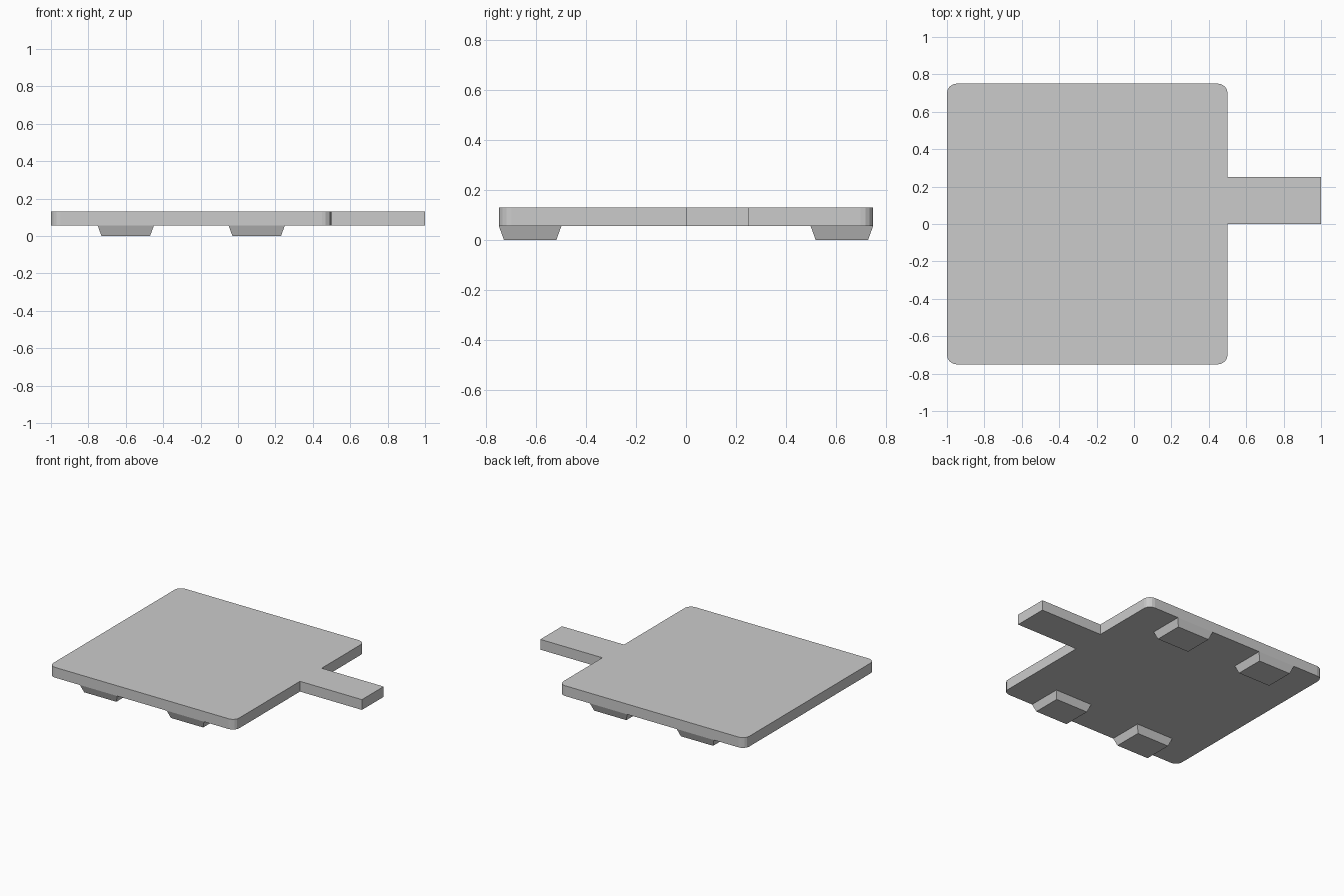
import bpy, bmesh
from math import sin, cos, pi

if "Cube" in bpy.data.objects:
    bpy.data.objects.remove(bpy.data.objects["Cube"])

PLATE_Z, TOP_Z = 0.055, 0.13


def prism(name, bottom, top):
    """Closed solid between two matching rings of points."""
    bm = bmesh.new()
    lo = [bm.verts.new(p) for p in bottom]
    hi = [bm.verts.new(p) for p in top]
    bm.faces.new(lo[::-1])
    bm.faces.new(hi)
    n = len(lo)
    for i in range(n):
        j = (i + 1) % n
        bm.faces.new((lo[i], lo[j], hi[j], hi[i]))
    bmesh.ops.recalc_face_normals(bm, faces=bm.faces)
    mesh = bpy.data.meshes.new(name)
    bm.to_mesh(mesh)
    bm.free()
    obj = bpy.data.objects.new(name, mesh)
    bpy.context.collection.objects.link(obj)
    return obj


def corner(cx, cy, start, r=0.05, steps=4):
    """Quarter-circle points, counter-clockwise."""
    return [(cx + r * cos(start + pi / 2 * i / steps),
             cy + r * sin(start + pi / 2 * i / steps)) for i in range(steps + 1)]


def rect(x0, x1, y0, y1, z):
    return [(x0, y0, z), (x1, y0, z), (x1, y1, z), (x0, y1, z)]


# Rounded square plate with the offset tab in one outline
outline = (corner(-0.95, -0.70, pi) + corner(0.45, -0.70, 1.5 * pi)
           + [(0.5, 0), (1, 0), (1, 0.25), (0.5, 0.25)]
           + corner(0.45, 0.70, 0) + corner(-0.95, 0.70, pi / 2))
prism("plate_with_tab",
      [(x, y, PLATE_Z) for x, y in outline],
      [(x, y, TOP_Z) for x, y in outline])

# Four tapered feet, flush with the front and back edges
inset = 0.02
for x_name, x in (("left", -0.75), ("right", -0.05)):
    for y_name, y in (("front", -0.75), ("back", 0.5)):
        prism(f"foot_{y_name}_{x_name}",
              rect(x + inset, x + 0.3 - inset, y + inset, y + 0.25 - inset, 0),
              rect(x, x + 0.3, y, y + 0.25, PLATE_Z))
